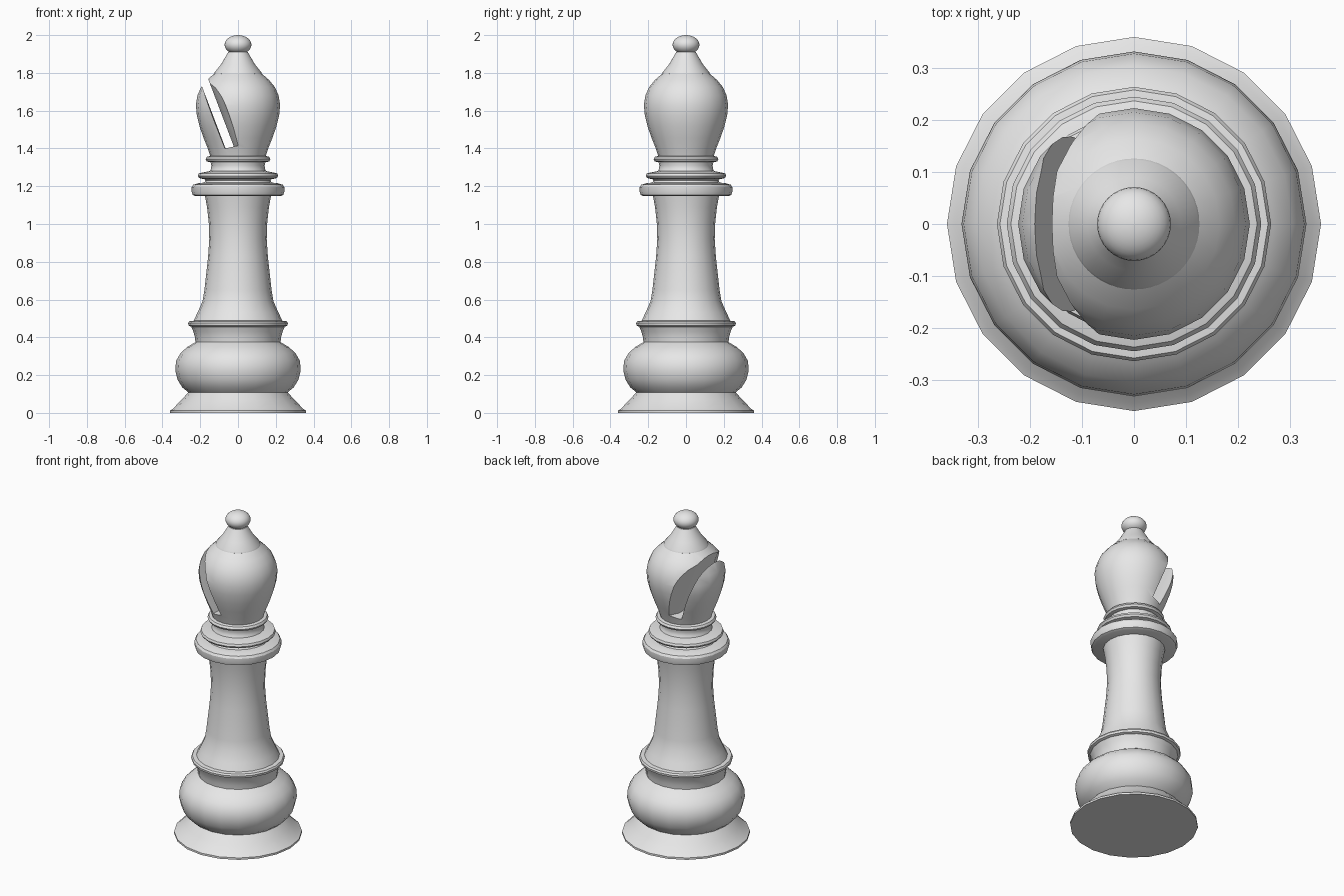
import bpy, bmesh, math
from mathutils import Vector

if "Cube" in bpy.data.objects:
    bpy.data.objects.remove(bpy.data.objects["Cube"])

grey = bpy.data.materials.new("plain grey")
grey.diffuse_color = (0.8, 0.8, 0.8, 1)
grey.use_nodes = True
grey.node_tree.nodes["Principled BSDF"].inputs["Base Color"].default_value = grey.diffuse_color


def finish(name, bm):
    bmesh.ops.recalc_face_normals(bm, faces=bm.faces)
    mesh = bpy.data.meshes.new(name)
    bm.to_mesh(mesh)
    bm.free()
    mesh.materials.append(grey)
    ob = bpy.data.objects.new(name, mesh)
    bpy.context.collection.objects.link(ob)
    return ob


def smooth(ob):
    bpy.ops.object.select_all(action='DESELECT')
    ob.select_set(True)
    bpy.context.view_layer.objects.active = ob
    bpy.ops.object.shade_smooth_by_angle(angle=math.radians(30))


def lathe(name, profile, sides=20):
    """Closed turned solid from (radius, height) points."""
    bm = bmesh.new()
    rings = [[bm.verts.new((r * math.cos(math.tau * i / sides),
                            r * math.sin(math.tau * i / sides), z))
              for i in range(sides)] for r, z in profile]
    for a, b in zip(rings, rings[1:]):
        for i in range(sides):
            j = (i + 1) % sides
            bm.faces.new((a[i], a[j], b[j], b[i]))
    bm.faces.new(rings[0])
    bm.faces.new(rings[-1])
    ob = finish(name, bm)
    smooth(ob)
    return ob


# Flared foot and rounded base
lathe("foot", [(0.36, 0), (0.36, 0.012), (0.345, 0.022), (0.30, 0.068), (0.262, 0.11)])
lathe("base_bulge", [(0.262, 0.108), (0.295, 0.135), (0.32, 0.175), (0.332, 0.225),
                     (0.328, 0.275), (0.305, 0.315), (0.27, 0.348), (0.225, 0.375)])
lathe("base_neck", [(0.225, 0.37), (0.228, 0.40), (0.236, 0.43), (0.248, 0.456)])
lathe("base_ring", [(0.245, 0.455), (0.262, 0.462), (0.264, 0.475), (0.258, 0.485), (0.235, 0.488)])

# Waisted column
lathe("column", [(0.236, 0.485), (0.215, 0.53), (0.188, 0.59), (0.178, 0.65), (0.168, 0.74),
                 (0.158, 0.83), (0.152, 0.92), (0.155, 1.01), (0.164, 1.09), (0.175, 1.15)])

# Collar rings and the neck between them
lathe("collar", [(0.225, 1.147), (0.24, 1.154), (0.245, 1.17), (0.245, 1.195),
                 (0.237, 1.208), (0.21, 1.216), (0.175, 1.22)])
lathe("collar_neck", [(0.18, 1.215), (0.172, 1.23), (0.185, 1.245)])
lathe("middle_ring", [(0.185, 1.238), (0.205, 1.243), (0.213, 1.255), (0.208, 1.268), (0.15, 1.28)])
lathe("upper_neck", [(0.155, 1.27), (0.143, 1.29), (0.141, 1.31), (0.146, 1.33)])
lathe("upper_ring", [(0.15, 1.327), (0.165, 1.331), (0.172, 1.343), (0.165, 1.356), (0.146, 1.36)])

# Mitre head
head = lathe("head", [(0.146, 1.357), (0.16, 1.40), (0.182, 1.455), (0.203, 1.515),
                      (0.218, 1.575), (0.223, 1.63), (0.215, 1.68), (0.195, 1.725),
                      (0.165, 1.762), (0.125, 1.797)])

# Slanted slot, flared toward both ends, cut through the left of the head
half = [(-0.022, 0.10), (0.012, 0.20), (0.03, 0.30)]
right = [(x, -y) for x, y in reversed(half)] + half
left = [(-0.08, 0.30), (-0.073, 0.20), (-0.066, 0.10),
        (-0.066, -0.10), (-0.073, -0.20), (-0.08, -0.30)]
bm = bmesh.new()
floor = bm.faces.new([bm.verts.new((x, y, 1.415 + 0.22 * x)) for x, y in right + left])
grown = bmesh.ops.extrude_face_region(bm, geom=[floor], use_keep_orig=True)
bmesh.ops.translate(bm, vec=Vector((-0.38, 0, 1)) * 0.6,
                    verts=[v for v in grown["geom"] if isinstance(v, bmesh.types.BMVert)])
cutter = finish("slot_cutter", bm)
cutter.hide_render = True
cut = head.modifiers.new("slot", 'BOOLEAN')
cut.operation = 'DIFFERENCE'
cut.solver = 'EXACT'
cut.object = cutter
bpy.context.view_layer.objects.active = head
bpy.ops.object.modifier_apply(modifier="slot")
bpy.data.objects.remove(cutter)
smooth(head)

# Pointed cap and flattened ball finial
lathe("cap", [(0.118, 1.79), (0.126, 1.796), (0.123, 1.804), (0.09, 1.845), (0.052, 1.91)], 48)
lathe("finial", [(max(0.0005, 0.071 * math.sin(math.pi * i / 16)),
                  1.949 - 0.051 * math.cos(math.pi * i / 16)) for i in range(17)], 32)
